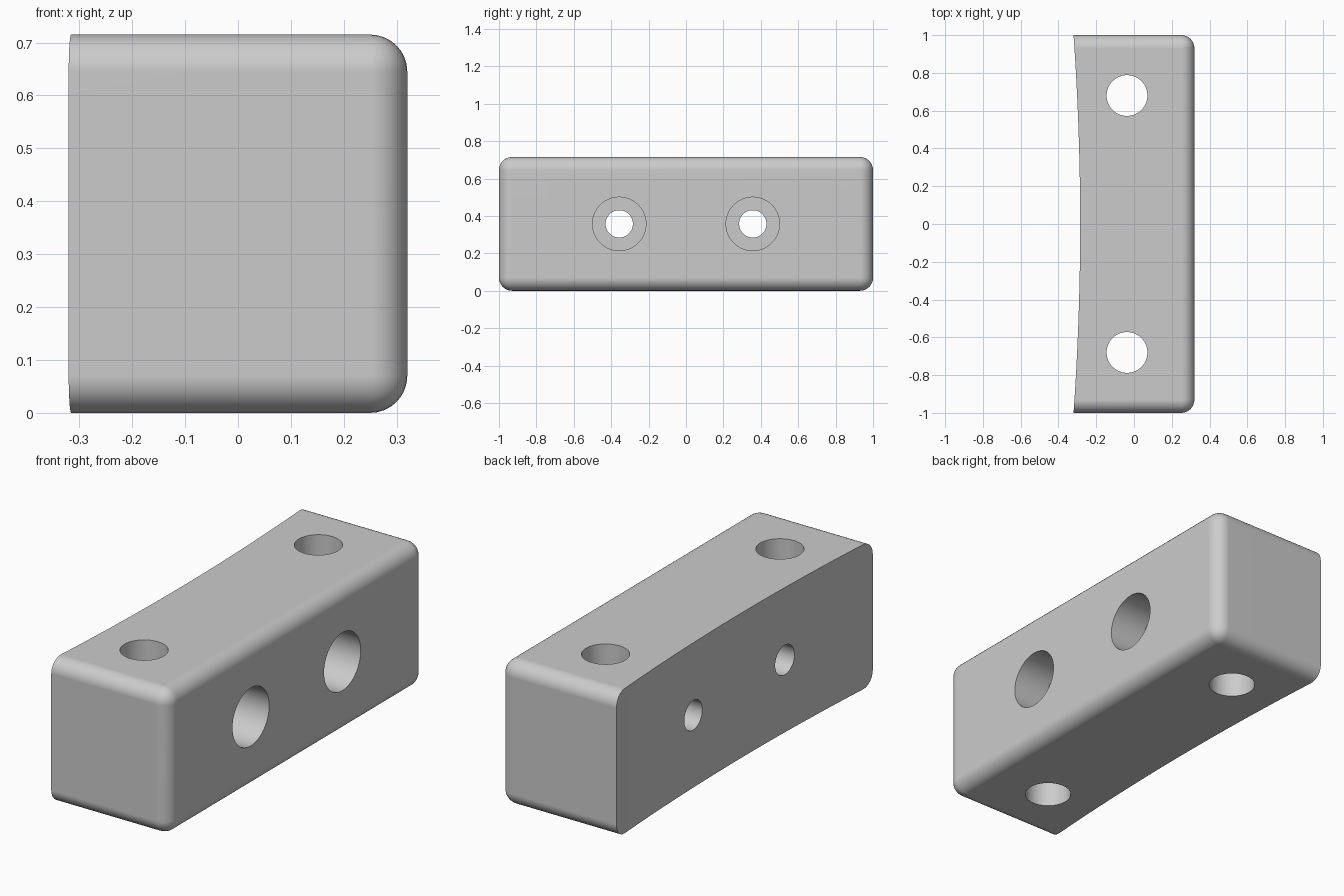
import bpy, bmesh, math
from mathutils import Matrix, Vector

if "Cube" in bpy.data.objects:
    bpy.data.objects.remove(bpy.data.objects["Cube"], do_unlink=True)

HALF_X, HEIGHT, FILLET = 0.32, 0.715, 0.07
MID_Z = HEIGHT / 2

grey = bpy.data.materials.new("plain grey")
grey.use_nodes = True
colour = (0.6, 0.6, 0.6, 1)
grey.diffuse_color = colour
grey.node_tree.nodes["Principled BSDF"].inputs["Base Color"].default_value = colour


def add_object(name, bm):
    bmesh.ops.recalc_face_normals(bm, faces=bm.faces)
    mesh = bpy.data.meshes.new(name)
    bm.to_mesh(mesh)
    bm.free()
    mesh.materials.append(grey)
    obj = bpy.data.objects.new(name, mesh)
    bpy.context.collection.objects.link(obj)
    return obj


def drill(name, centre, radius, depth, axis):
    bm = bmesh.new()
    turn = Vector((0, 0, 1)).rotation_difference(Vector(axis)).to_matrix().to_4x4()
    bmesh.ops.create_cone(bm, cap_ends=True, segments=64, radius1=radius,
                          radius2=radius, depth=depth,
                          matrix=Matrix.Translation(centre) @ turn)
    return add_object(name, bm)


# Rounded block, left long on -x so the hollow cut leaves sharp edges there
bm = bmesh.new()
length = HALF_X + 0.8
bmesh.ops.create_cube(bm, size=1, matrix=Matrix.Translation((HALF_X - length / 2, 0, MID_Z))
                      @ Matrix.Diagonal((length, 2, HEIGHT, 1)))
bmesh.ops.bevel(bm, geom=bm.edges[:], offset=FILLET, segments=8, profile=0.5,
                affect='EDGES')
block = add_object("mounting_block", bm)

# Wide shallow arc that hollows the -x side
bm = bmesh.new()
outline = [(-1.5, -1.1), (-1.5, 1.1)]
for i in range(33):
    y = 1.1 - 2.2 * i / 32
    outline.append((-0.285 - 0.035 * y * y, y))
face = bm.faces.new([bm.verts.new((x, y, -0.2)) for x, y in outline])
top = bmesh.ops.extrude_face_region(bm, geom=[face])["geom"]
bmesh.ops.translate(bm, vec=(0, 0, HEIGHT + 0.4),
                    verts=[v for v in top if isinstance(v, bmesh.types.BMVert)])
cutters = [add_object("hollow_cutter", bm)]

# Upright holes near the ends, stepped screw holes through the side
for side, s in (("front", -1), ("back", 1)):
    cutters.append(drill(side + "_upright_hole_cutter",
                         (-0.037, 0.68 * s, MID_Z), 0.108, 2, (0, 0, 1)))
    cutters.append(drill(side + "_screw_hole_cutter",
                         (0, 0.357 * s, MID_Z), 0.073, 2, (1, 0, 0)))
    cutters.append(drill(side + "_counterbore_cutter",
                         (HALF_X, 0.357 * s, MID_Z), 0.143, 0.38, (1, 0, 0)))

for cutter in cutters:
    cut = block.modifiers.new(cutter.name, 'BOOLEAN')
    cut.operation, cut.solver, cut.object = 'DIFFERENCE', 'EXACT', cutter

# Bake the cuts, then remove the cutters
graph = bpy.context.evaluated_depsgraph_get()
baked = bpy.data.meshes.new_from_object(block.evaluated_get(graph))
block.modifiers.clear()
block.data = baked
baked.materials.clear()
baked.materials.append(grey)
for p in baked.polygons:
    p.material_index = 0
for cutter in cutters:
    bpy.data.objects.remove(cutter, do_unlink=True)

# Smooth fillets and bores with flat main faces
bpy.ops.object.select_all(action='DESELECT')
block.select_set(True)
bpy.context.view_layer.objects.active = block
bpy.ops.object.shade_smooth_by_angle(angle=math.radians(30))
flat = block.modifiers.new("flat_faces", 'WEIGHTED_NORMAL')
flat.keep_sharp = True
